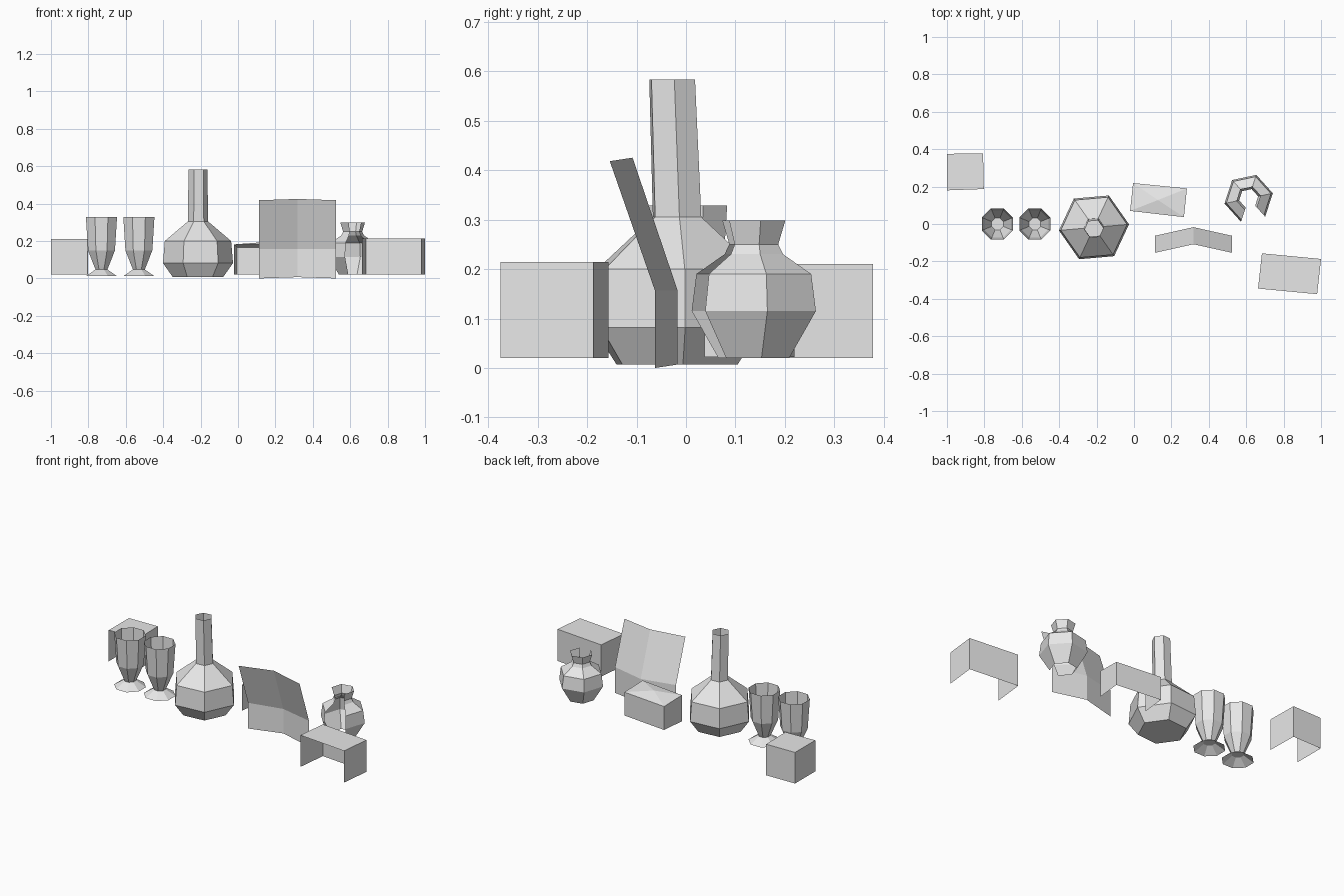
import bpy, bmesh
from math import cos, sin, radians
from mathutils import Vector

cube = bpy.data.objects.get("Cube")
if cube:
    bpy.data.objects.remove(cube, do_unlink=True)

# Single plain clay colour
clay = bpy.data.materials.new("plain_grey")
clay.use_nodes = True
clay.diffuse_color = (0.8, 0.8, 0.8, 1)
clay.node_tree.nodes["Principled BSDF"].inputs["Base Color"].default_value = clay.diffuse_color


def finish(name, bm):
    mesh = bpy.data.meshes.new(name)
    bm.to_mesh(mesh)
    bm.free()
    mesh.materials.append(clay)
    obj = bpy.data.objects.new(name, mesh)
    bpy.context.scene.collection.objects.link(obj)
    return obj


def vessel(name, center, profile, sides, turn, capped_ring=None, missing_side=None, lean=0):
    """Faceted open vessel: (radius, height) rings joined by flat quads."""
    bm = bmesh.new()
    rings = []
    for level, (r, z) in enumerate(profile):
        shift = lean if level == len(profile) - 1 else 0
        angles = [radians(turn + 360 * i / sides) for i in range(sides)]
        rings.append([bm.verts.new((center[0] + r * cos(a), center[1] + shift + r * sin(a), z))
                      for a in angles])
    for low, high in zip(rings, rings[1:]):
        for i in range(sides):
            if i != missing_side:
                j = (i + 1) % sides
                bm.faces.new((low[i], low[j], high[j], high[i]))
    if capped_ring is not None:
        bm.faces.new(rings[capped_ring][::-1])
    return finish(name, bm)


def open_box(name, corners, low, back_top, front_top, peak=None):
    """Box without front and floor; corners run back left, back right, front right, front left."""
    bm = bmesh.new()
    tops = (back_top, back_top, front_top, front_top)
    base = [bm.verts.new((x, y, low)) for x, y in corners]
    top = [bm.verts.new((x, y, z)) for (x, y), z in zip(corners, tops)]
    for i, j in ((3, 0), (0, 1), (1, 2)):
        bm.faces.new((base[j], base[i], top[i], top[j]))
    if peak:
        tip = bm.verts.new(peak)
        for i in range(4):
            bm.faces.new((top[(i + 1) % 4], top[i], tip))
    else:
        bm.faces.new(top[::-1])
    return finish(name, bm)


# Two footed goblets, eight sided
goblet = [(0.09, 0.012), (0.034, 0.048), (0.042, 0.065), (0.078, 0.15), (0.09, 0.328)]
for name, x in (("goblet_outer", -0.73), ("goblet_inner", -0.53)):
    vessel(name, (x, 0), goblet, 8, 22.5, capped_ring=1)

# Long necked bottle, six sided
vessel("long_neck_bottle", (-0.214, -0.018),
       [(0.135, 0.007), (0.188, 0.082), (0.178, 0.2), (0.054, 0.305), (0.051, 0.583)],
       6, 5, capped_ring=0, lean=-0.01)

# Small broken jar with its front side missing
vessel("broken_jar", (0.613, 0.137),
       [(0.075, 0.02), (0.132, 0.115), (0.122, 0.19), (0.062, 0.23), (0.052, 0.25), (0.067, 0.298)],
       6, 12, missing_side=4)

# Creased sheet that leans forward above its fold
bm = bmesh.new()
grid = []
for y, z, rise in ((-0.063, 0, 0.007), (-0.063, 0.157, 0), (-0.154, 0.418, 0.007)):
    grid.append([bm.verts.new((0.318 + side * 0.206, y + (0 if side else 0.046),
                               z + (0 if side else rise))) for side in (-1, 0, 1)])
for low, high in zip(grid, grid[1:]):
    for i in range(2):
        bm.faces.new((low[i], low[i + 1], high[i + 1], high[i]))
finish("creased_sheet", bm)

# Open fronted boxes
open_box("box_right_end", [(-1, 0.375), (-0.807, 0.378), (-0.803, 0.187), (-1, 0.18)],
         0.02, 0.21, 0.21)
open_box("box_left_end", [(0.684, -0.157), (1, -0.187), (0.979, -0.375), (0.663, -0.345)],
         0.02, 0.214, 0.214)
open_box("box_peaked", [(-0.005, 0.219), (0.283, 0.19), (0.267, 0.037), (-0.021, 0.07)],
         0.022, 0.165, 0.182, peak=(0.128, 0.128, 0.193))
